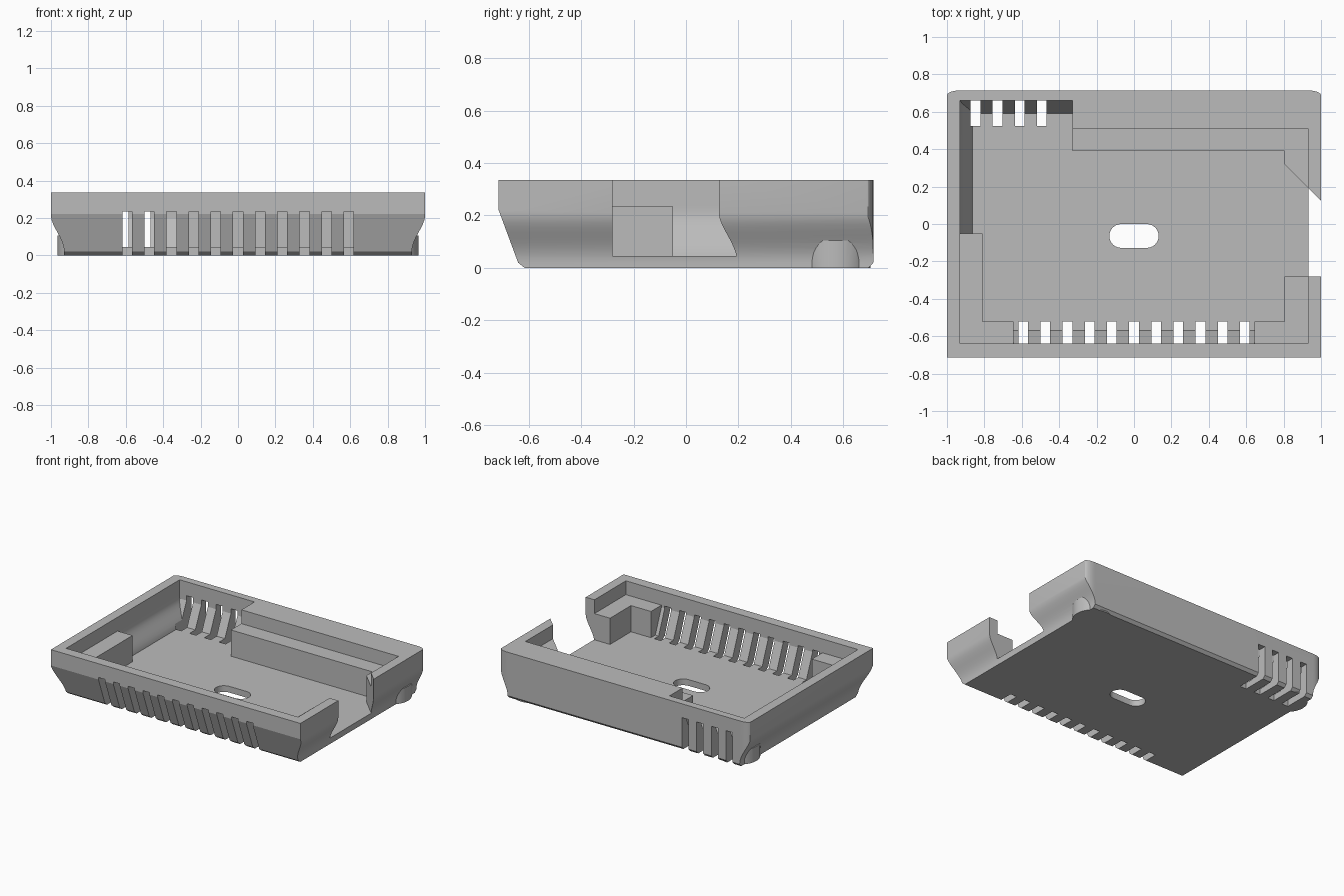
import bpy, bmesh
from math import cos, sin, pi
from mathutils import Vector

if "Cube" in bpy.data.objects:
    bpy.data.objects.remove(bpy.data.objects["Cube"], do_unlink=True)

plastic = bpy.data.materials.new("grey plastic")
GREY = (0.5, 0.5, 0.5, 1)
plastic.use_nodes = True
plastic.diffuse_color = GREY
plastic.node_tree.nodes["Principled BSDF"].inputs["Base Color"].default_value = GREY


def prism(name, outline, axis, low, high):
    """Extrude a closed 2D outline along x, y or z."""
    place = {"x": lambda p, t: (t, p[0], p[1]),
             "y": lambda p, t: (p[0], t, p[1]),
             "z": lambda p, t: (p[0], p[1], t)}[axis]
    bm = bmesh.new()
    face = bm.faces.new([bm.verts.new(place(p, low)) for p in outline])
    new = bmesh.ops.extrude_face_region(bm, geom=[face])["geom"]
    shift = Vector(place((0, 0), high - low))
    bmesh.ops.translate(bm, vec=shift, verts=[v for v in new if isinstance(v, bmesh.types.BMVert)])
    bmesh.ops.recalc_face_normals(bm, faces=bm.faces)
    mesh = bpy.data.meshes.new(name)
    bm.to_mesh(mesh)
    bm.free()
    mesh.materials.append(plastic)
    ob = bpy.data.objects.new(name, mesh)
    bpy.context.collection.objects.link(ob)
    return ob


def combine(target, tool, operation):
    """Apply a boolean and discard the tool."""
    mod = target.modifiers.new("cut", "BOOLEAN")
    mod.operation, mod.object, mod.solver = operation, tool, "EXACT"
    graph = bpy.context.evaluated_depsgraph_get()
    mesh = bpy.data.meshes.new_from_object(target.evaluated_get(graph))
    target.modifiers.clear()
    target.data = mesh
    bpy.data.objects.remove(tool, do_unlink=True)


def box(name, x0, x1, y0, y1, z0, z1):
    return prism(name, [(x0, y0), (x1, y0), (x1, y1), (x0, y1)], "z", z0, z1)


def arc(cx, cy, rx, ry, start, end, steps):
    return [(cx + rx * cos(start + (end - start) * i / steps),
             cy + ry * sin(start + (end - start) * i / steps)) for i in range(steps + 1)]


def mirrored(half):
    return half + [(-x, y) for x, y in reversed(half)]


def curved_side(inset, foot):
    """Right-hand wall section, curving inward below the waist."""
    low, waist = 0.02, 0.21
    pts = [(1 - inset - 0.07 * (0.5 + 0.5 * cos(pi * t / 10)) ** 0.85, low + (waist - low) * t / 10)
           for t in range(11)]
    return [(pts[0][0], foot)] + pts


# Outer shell: side section, front-to-back section and rounded rear corners
shell = prism("case_tray", mirrored(curved_side(0, 0) + [(1, 0.335)]), "y", -0.8, 0.8)
side_section = [(-0.615, 0), (-0.64, 0.02), (-0.714, 0.22), (-0.714, 0.4),
                (0.714, 0.4), (0.714, 0.02), (0.695, 0)]
combine(shell, prism("section", side_section, "x", -1.2, 1.2), "INTERSECT")
plan = [(1.1, -0.9), (1.1, 0.688), (1, 0.688)] + arc(0.93, 0.688, 0.07, 0.026, 0, pi / 2, 8)[1:]
combine(shell, prism("plan", mirrored(plan), "z", -0.1, 0.5), "INTERSECT")

# Round bosses bulging from the rear of the side walls
for side in (-1, 1):
    boss = prism("boss", arc(side * 0.831, 0.57, 0.134, 0.134, 0, 2 * pi, 40)[:-1], "z", 0, 0.105)
    combine(shell, boss, "UNION")

# Upper cavity, leaving the thick rear rim
upper = [(-0.93, -0.64), (0.93, -0.64), (0.93, 0.51), (-0.33, 0.51), (-0.33, 0.66), (-0.93, 0.66)]
combine(shell, prism("upper_cavity", upper, "z", 0.235, 0.5), "DIFFERENCE")

# Lower cavity, leaving corner blocks and the rear shelf, with sloping walls
lower = [(-0.81, -0.52), (-0.645, -0.52), (-0.645, -0.64), (0.645, -0.64), (0.645, -0.52),
         (0.805, -0.52), (0.805, 0.39), (-0.33, 0.39), (-0.33, 0.66), (-0.93, 0.66),
         (-0.93, -0.05), (-0.81, -0.05)]
cavity = prism("lower_cavity", lower, "z", 0.045, 0.24)
combine(cavity, prism("section", mirrored(curved_side(0.07, -0.1) + [(0.93, 0.5)]), "y", -1, 1), "INTERSECT")
slopes = [(-0.57, 0), (-0.57, 0.045), (-0.64, 0.22), (-0.64, 0.5),
          (0.66, 0.5), (0.66, 0.2), (0.59, 0.045), (0.59, 0)]
combine(cavity, prism("section", slopes, "x", -1.2, 1.2), "INTERSECT")
combine(shell, cavity, "DIFFERENCE")

# Side opening with one slanted edge
opening = [(0.7, -0.28), (1.2, -0.28), (1.2, -0.075), (0.805, 0.32), (0.7, 0.32)]
combine(shell, prism("opening", opening, "z", 0.045, 0.5), "DIFFERENCE")

# Vent slots through the front wall and the rear wall
for i in range(11):
    x = (i - 5) * 0.1185
    combine(shell, box("vent", x - 0.026, x + 0.026, -0.9, -0.52, -0.1, 0.235), "DIFFERENCE")
for i in range(4):
    x = -0.848 + i * 0.1185
    combine(shell, box("vent", x - 0.026, x + 0.026, 0.525, 0.9, -0.1, 0.235), "DIFFERENCE")

# Rounded slot in the floor
slot = arc(0.068, -0.064, 0.064, 0.064, -pi / 2, pi / 2, 12)
combine(shell, prism("floor_slot", mirrored(slot), "z", -0.1, 0.1), "DIFFERENCE")

# Smooth curved walls, keep edges crisp
bpy.ops.object.select_all(action="DESELECT")
shell.select_set(True)
bpy.context.view_layer.objects.active = shell
bpy.ops.object.shade_smooth_by_angle(angle=pi / 9)
